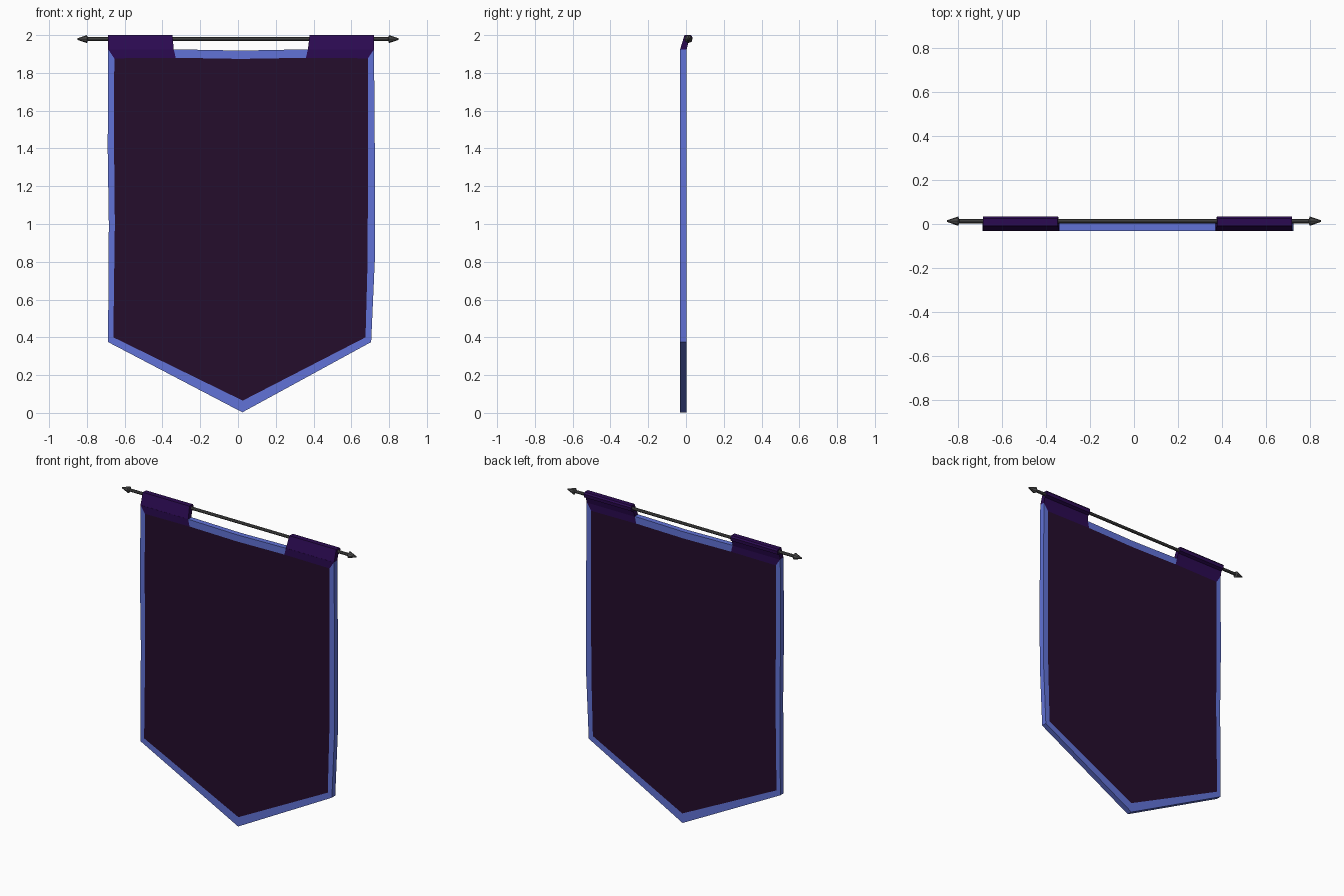
import bpy, bmesh, math
from mathutils import Matrix

if "Cube" in bpy.data.objects:
    bpy.data.objects.remove(bpy.data.objects["Cube"])


def material(name, rgb):
    m = bpy.data.materials.new(name)
    m.diffuse_color = (*rgb, 1)
    m.use_nodes = True
    m.node_tree.nodes["Principled BSDF"].inputs["Base Color"].default_value = m.diffuse_color
    return m


DARK = material("dark plum cloth", (0.018, 0.004, 0.025))
BLUE = material("blue trim", (0.12, 0.17, 0.68))
PURPLE = material("purple sleeve", (0.024, 0.003, 0.082))
IRON = material("iron grey", (0.075, 0.075, 0.075))


def finish(bm, name, mats):
    bmesh.ops.recalc_face_normals(bm, faces=bm.faces)
    me = bpy.data.meshes.new(name)
    bm.to_mesh(me)
    bm.free()
    for m in mats:
        me.materials.append(m)
    ob = bpy.data.objects.new(name, me)
    bpy.context.collection.objects.link(ob)
    return ob


# Banner cloth: matching outer and inner outlines, (x, z) clockwise from top left
outer = [(-0.687, 1.925), (-0.34, 1.925), (0.015, 1.918), (0.37, 1.925), (0.72, 1.925),
         (0.725, 1.3), (0.724, 0.8), (0.705, 0.375), (0.023, 0.003),
         (-0.688, 0.375), (-0.684, 1.0), (-0.69, 1.4)]
inner = [(-0.655, 1.877), (-0.33, 1.88), (0.015, 1.874), (0.36, 1.88), (0.688, 1.877),
         (0.688, 1.3), (0.686, 0.8), (0.675, 0.4), (0.025, 0.065),
         (-0.66, 0.4), (-0.652, 1.0), (-0.656, 1.4)]
FRONT, BACK = -0.032, 0.003
bm = bmesh.new()
rings = [[bm.verts.new((x, y, z)) for x, z in pts]
         for pts, y in ((inner, FRONT), (outer, FRONT), (outer, BACK), (inner, BACK))]
n = len(outer)
for k in range(3):
    a, b = rings[k], rings[k + 1]
    for i in range(n):
        j = (i + 1) % n
        f = bm.faces.new((a[i], a[j], b[j], b[i]))
        # trim is blue, except under the two sleeves
        f.material_index = 2 if i in (0, 3) else 1
bm.faces.new(rings[0])
bm.faces.new(rings[3])
finish(bm, "banner_cloth", (DARK, BLUE, PURPLE))

# Sleeves folded round the rod, profile in (y, z)
profile = [(FRONT, 1.922), (-0.008, 2.0), (0.026, 2.0), (0.034, 1.99),
           (0.032, 1.968), (0.012, 1.96), (BACK, 1.922)]
for side, x0, x1, slant in (("left", -0.687, -0.34, -0.007), ("right", 0.72, 0.37, 0.009)):
    bm = bmesh.new()
    ends = [[bm.verts.new((x + s * (z - 1.922) / 0.078, y, z)) for y, z in profile]
            for x, s in ((x0, 0), (x1, slant))]
    m = len(profile)
    for i in range(m):
        j = (i + 1) % m
        bm.faces.new((ends[0][i], ends[0][j], ends[1][j], ends[1][i]))
    bm.faces.new(ends[0])
    bm.faces.new(ends[1])
    finish(bm, side + "_sleeve", (PURPLE,))

# Rod with pointed finials, turned from (x, radius) stations
stations = [(-0.85, 0.004), (-0.80, 0.021), (-0.795, 0.01)]
stations += [(-x, r) for x, r in reversed(stations)]
SIDES = 8
bm = bmesh.new()
loops = []
for x, r in stations:
    loops.append([bm.verts.new((x, 0.013 + r * math.cos(2 * math.pi * k / SIDES),
                                1.979 + r * math.sin(2 * math.pi * k / SIDES)))
                  for k in range(SIDES)])
for a, b in zip(loops, loops[1:]):
    for k in range(SIDES):
        l = (k + 1) % SIDES
        bm.faces.new((a[k], a[l], b[l], b[k]))
bm.faces.new(loops[0])
bm.faces.new(loops[-1])
finish(bm, "hanging_rod", (IRON,))
